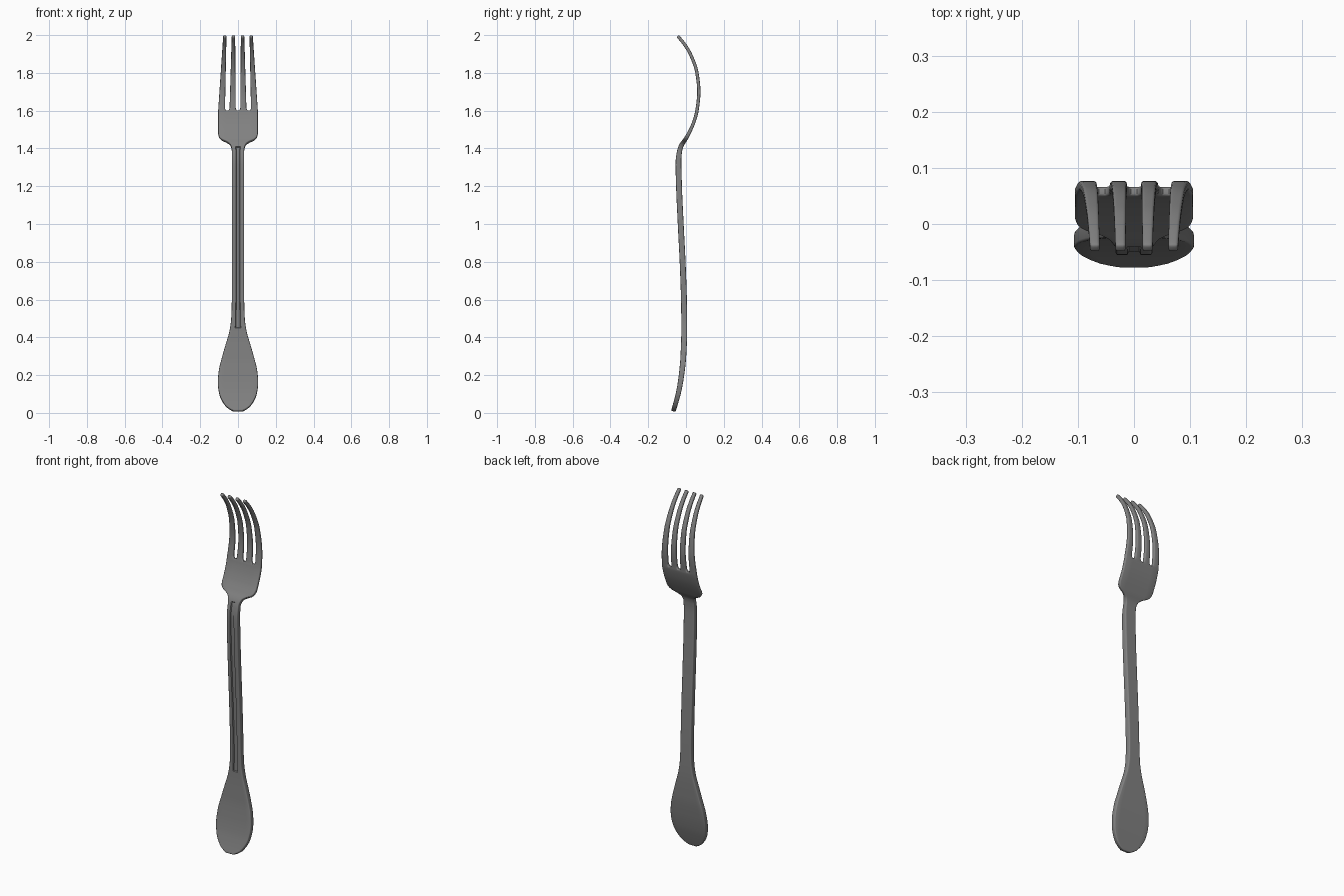
import bpy, bmesh, math
from mathutils import Vector

if "Cube" in bpy.data.objects:
    bpy.data.objects.remove(bpy.data.objects["Cube"])


def curve(points):
    """Smooth monotone interpolation through (z, value) points."""
    zs, vs = zip(*points)
    n = len(zs)
    d = [(vs[i + 1] - vs[i]) / (zs[i + 1] - zs[i]) for i in range(n - 1)]
    m = [d[0]] + [2 * a * b / (a + b) if a * b > 0 else 0 for a, b in zip(d, d[1:])] + [d[-1]]

    def f(z):
        z = min(max(z, zs[0]), zs[-1])
        i = max(k for k in range(n - 1) if zs[k] <= z)
        h = zs[i + 1] - zs[i]
        t = (z - zs[i]) / h
        return (vs[i] * (1 + 2 * t) * (1 - t) ** 2 + h * m[i] * t * (1 - t) ** 2
                + vs[i + 1] * t * t * (3 - 2 * t) + h * m[i + 1] * t * t * (t - 1))
    return f


# Side profile, thickness and front half-width, all along the height
side = curve([(0, -.07), (.06, -.052), (.12, -.037), (.2, -.024), (.3, -.014), (.45, -.009),
              (.6, -.011), (.8, -.018), (1, -.028), (1.2, -.037), (1.33, -.04), (1.38, -.035),
              (1.41, -.027), (1.45, -.002), (1.5, .025), (1.55, .045), (1.6, .058), (1.7, .068),
              (1.8, .058), (1.9, .023), (1.95, -.007), (2, -.048)])
thick = curve([(0, .024), (.4, .031), (1.3, .031), (1.42, .024), (1.5, .018), (2, .017)])
width = curve([(.03, .06), (.06, .082), (.1, .099), (.16, .107), (.22, .102), (.3, .083),
               (.37, .063), (.43, .046), (.5, .036), (.6, .033), (1.39, .033), (1.42, .042),
               (1.435, .062), (1.445, .085), (1.46, .1), (1.48, .105), (1.6, .105)])
SLOT, TIP = 1.6, 1.995


def mix(a, b, t):
    return [p + (q - p) * t for p, q in zip(a, b)]


def half_columns(z, w):
    """x of the four column lines on one side, outermost first."""
    if z > SLOT + 1e-6:
        x0, x1, x2, x3 = mix((.105, .069, .045, .012), (.078, .061, .033, .015), (z - SLOT) / .4)
        k = min(1, max(0, (1.615 - z) / .015))
        g = math.sqrt(1 - .84 * k * k)
        c, h = (x1 + x2) / 2, (x1 - x2) / 2
        return [x0, c + h * g, c - h * g, x3 * g]
    t = min(1, max(0, (z - 1.42) / .08))
    return [w * f for f in mix((1, .72, .55, .36), (1, .59, .495, .048), t)]


def steps(a, b, n):
    return [a + (b - a) * i / n for i in range(n)]


rows = (steps(.003, .5, 40) + steps(.5, 1.36, 40) + steps(1.36, 1.5, 28) + steps(1.5, SLOT, 8)
        + [SLOT, 1.603, 1.608, 1.615] + steps(1.63, TIP, 30) + [TIP])

# Front and back skins
bm = bmesh.new()
front, back = [], []
for z in rows:
    bulge = .03 * max(0, 1 - z / .2)
    half = half_columns(z, width(z + bulge))
    f_row, b_row = [], []
    for x in [-v for v in half] + half[::-1]:
        zz = z + bulge * abs(x / half[0]) ** 1.7
        slope = (side(zz + .004) - side(zz - .004)) / .008
        n = Vector((0, 1, -slope)).normalized() * thick(zz) / 2
        p = Vector((x, side(zz), zz))
        f_row.append(bm.verts.new(p - n))
        b_row.append(bm.verts.new(p + n))
    front.append(f_row)
    back.append(b_row)

to_back = {f: b for fr, br in zip(front, back) for f, b in zip(fr, br)}
for i in range(len(rows) - 1):
    for j in range(7):
        if rows[i] >= SLOT - 1e-6 and j % 2:
            continue  # slots between the tines
        q = [front[i][j], front[i][j + 1], front[i + 1][j + 1], front[i + 1][j]]
        bm.faces.new(q)
        bm.faces.new([to_back[v] for v in reversed(q)])

# Side walls, then rounded rims
for e in [e for e in bm.edges if e.is_boundary and e.verts[0] in to_back]:
    a, b = e.verts
    bm.faces.new([a, b, to_back[b], to_back[a]])
bmesh.ops.recalc_face_normals(bm, faces=bm.faces[:])
sharp = [e for e in bm.edges if len(e.link_faces) == 2 and e.calc_face_angle() > .95]
bmesh.ops.bevel(bm, geom=sharp, offset=.005, offset_type='OFFSET', segments=3, profile=.5,
                affect='EDGES', clamp_overlap=False)

# Recessed channel along the front of the handle
bm.normal_update()
channel = [f for f in bm.faces if f.normal.y < -.5 and abs(f.calc_center_median().x) < .003
           and all(abs(v.co.x) < .018 and .44 < v.co.z < 1.412 for v in f.verts)]
bmesh.ops.inset_region(bm, faces=channel, thickness=.003, depth=-.006, use_even_offset=True)

mesh = bpy.data.meshes.new("fork")
bm.to_mesh(mesh)
bm.free()
fork = bpy.data.objects.new("fork", mesh)
bpy.context.collection.objects.link(fork)

# Dark grey metal
metal = bpy.data.materials.new("dark_metal")
metal.diffuse_color = (.22, .22, .22, 1)
metal.use_nodes = True
metal.node_tree.nodes["Principled BSDF"].inputs["Base Color"].default_value = metal.diffuse_color
mesh.materials.append(metal)

bpy.context.view_layer.objects.active = fork
fork.select_set(True)
bpy.ops.object.shade_smooth_by_angle(angle=math.radians(35))
